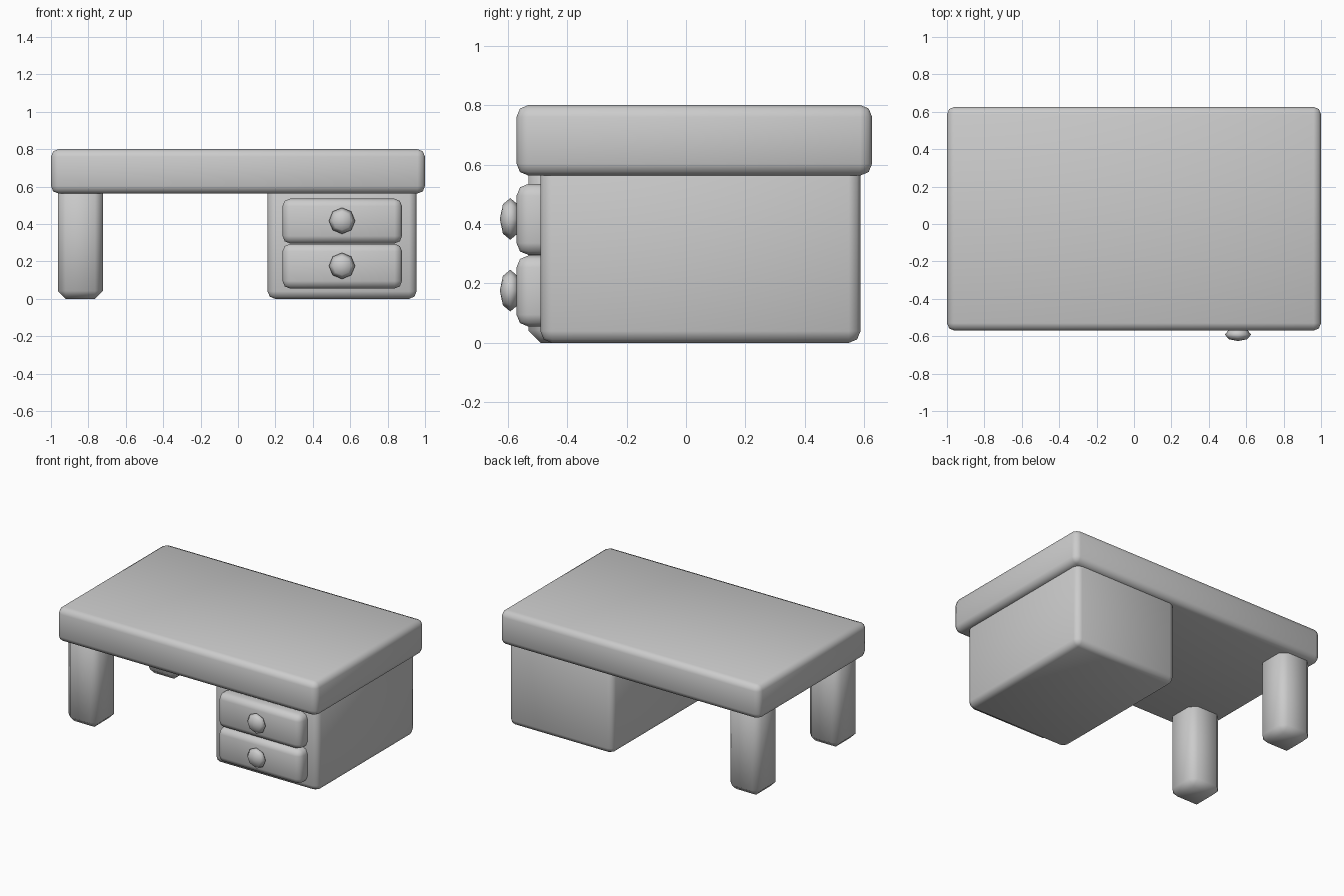
import bpy, bmesh
from mathutils import Matrix

cube = bpy.data.objects.get("Cube")
if cube:
    bpy.data.objects.remove(cube, do_unlink=True)

# One plain grey for the whole desk
grey = bpy.data.materials.new("plain_grey")
grey.use_nodes = True
colour = (0.6, 0.6, 0.6, 1)
grey.diffuse_color = colour
grey.node_tree.nodes["Principled BSDF"].inputs["Base Color"].default_value = colour


def finish(name, bm):
    bmesh.ops.recalc_face_normals(bm, faces=bm.faces)
    for face in bm.faces:
        face.smooth = True
    mesh = bpy.data.meshes.new(name)
    bm.to_mesh(mesh)
    bm.free()
    mesh.materials.append(grey)
    obj = bpy.data.objects.new(name, mesh)
    bpy.context.collection.objects.link(obj)
    return obj


def rounded_box(name, low, high, width=0.04, segments=2):
    """Box between two corners with soft bevelled edges."""
    bm = bmesh.new()
    bmesh.ops.create_cube(bm, size=1)
    for v in bm.verts:
        v.co = [h if c > 0 else l for c, l, h in zip(v.co, low, high)]
    bmesh.ops.bevel(bm, geom=bm.edges[:], offset=width, segments=segments,
                    profile=0.5, affect='EDGES', clamp_overlap=True)
    return finish(name, bm)


def knob(name, centre):
    """Faceted, flattened ball facing the front."""
    bm = bmesh.new()
    bmesh.ops.create_uvsphere(bm, u_segments=8, v_segments=4, radius=0.07)
    turn = Matrix.Rotation(1.5708, 4, 'X')
    squash = Matrix.Diagonal((1, 0.5, 1, 1))
    bmesh.ops.transform(bm, matrix=Matrix.Translation(centre) @ squash @ turn,
                        verts=bm.verts)
    return finish(name, bm)


# Table top and drawer cabinet
rounded_box("table_top", (-1, -0.57, 0.563), (1, 0.626, 0.8))
rounded_box("cabinet", (0.158, -0.49, 0), (0.955, 0.587, 0.63))

# Two chamfered legs on the right side
for name, y in (("front_leg", -0.53), ("back_leg", 0.347)):
    rounded_box(name, (-0.963, y, 0), (-0.723, y + 0.24, 0.65), 0.042, 1)

# Drawers with their knobs
for name, z in (("lower", 0.055), ("upper", 0.296)):
    rounded_box(name + "_drawer", (0.238, -0.57, z), (0.877, -0.42, z + 0.239))
    knob(name + "_knob", (0.556, -0.591, z + 0.121))
